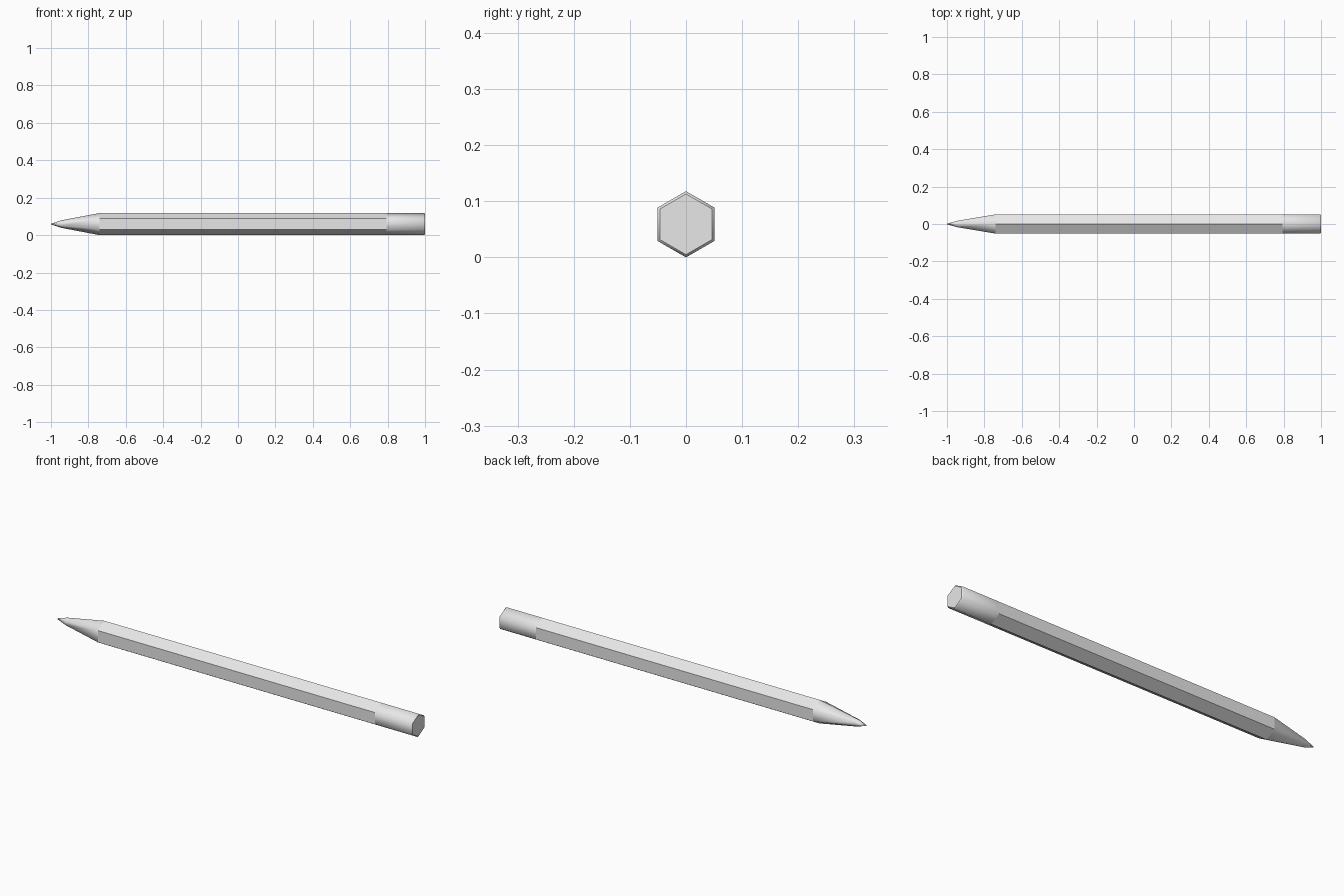
import bpy, bmesh, math

if "Cube" in bpy.data.objects:
    bpy.data.objects.remove(bpy.data.objects["Cube"])

R = 0.059          # corner radius of the hexagonal barrel
SIDES = 6

grey = bpy.data.materials.new("plain grey")
grey.diffuse_color = (0.8, 0.8, 0.8, 1)
grey.use_nodes = True
grey.node_tree.nodes["Principled BSDF"].inputs["Base Color"].default_value = grey.diffuse_color


def hex_part(name, rings, smooth, cap_start=False, cap_end=False):
    """Skin hexagonal rings given as (x, radius) along the x axis."""
    bm = bmesh.new()
    loops = []
    for x, r in rings:
        loops.append([bm.verts.new((x,
                                    r * math.sin(i * math.tau / SIDES),
                                    R + r * math.cos(i * math.tau / SIDES)))
                      for i in range(SIDES)])
    for a, b in zip(loops, loops[1:]):
        for i in range(SIDES):
            j = (i + 1) % SIDES
            f = bm.faces.new((a[i], a[j], b[j], b[i]))
            f.smooth = smooth
    caps = []
    if cap_start:
        caps.append(bm.faces.new(loops[0]))
    if cap_end:
        caps.append(bm.faces.new(loops[-1]))
    bmesh.ops.recalc_face_normals(bm, faces=bm.faces)
    # open shells: make sure the sides face outward
    probe = bm.faces[0] if not caps else caps[0]
    c = probe.calc_center_median()
    out = probe.normal.y * c.y + probe.normal.z * (c.z - R)
    if caps:
        out = probe.normal.x * c.x
    if out < 0:
        bmesh.ops.reverse_faces(bm, faces=bm.faces)
    # flat end faces keep a crisp rim
    for f in caps:
        f.smooth = False
        for e in f.edges:
            e.smooth = False
    mesh = bpy.data.meshes.new(name)
    bm.to_mesh(mesh)
    bm.free()
    mesh.materials.append(grey)
    obj = bpy.data.objects.new(name, mesh)
    bpy.context.collection.objects.link(obj)
    return obj


# Flat-sided wooden barrel
hex_part("barrel", [(-0.74, R), (0.795, R)], smooth=False)

# Sharpened cone with the steeper lead point
hex_part("sharpened_tip", [(-1.0, 0.002), (-0.945, 0.020), (-0.74, R)],
         smooth=True, cap_start=True)

# Smooth end piece with a small bevelled rim
hex_part("end_cap", [(0.795, R), (0.995, R), (1.0, R - 0.005)],
         smooth=True, cap_end=True)
